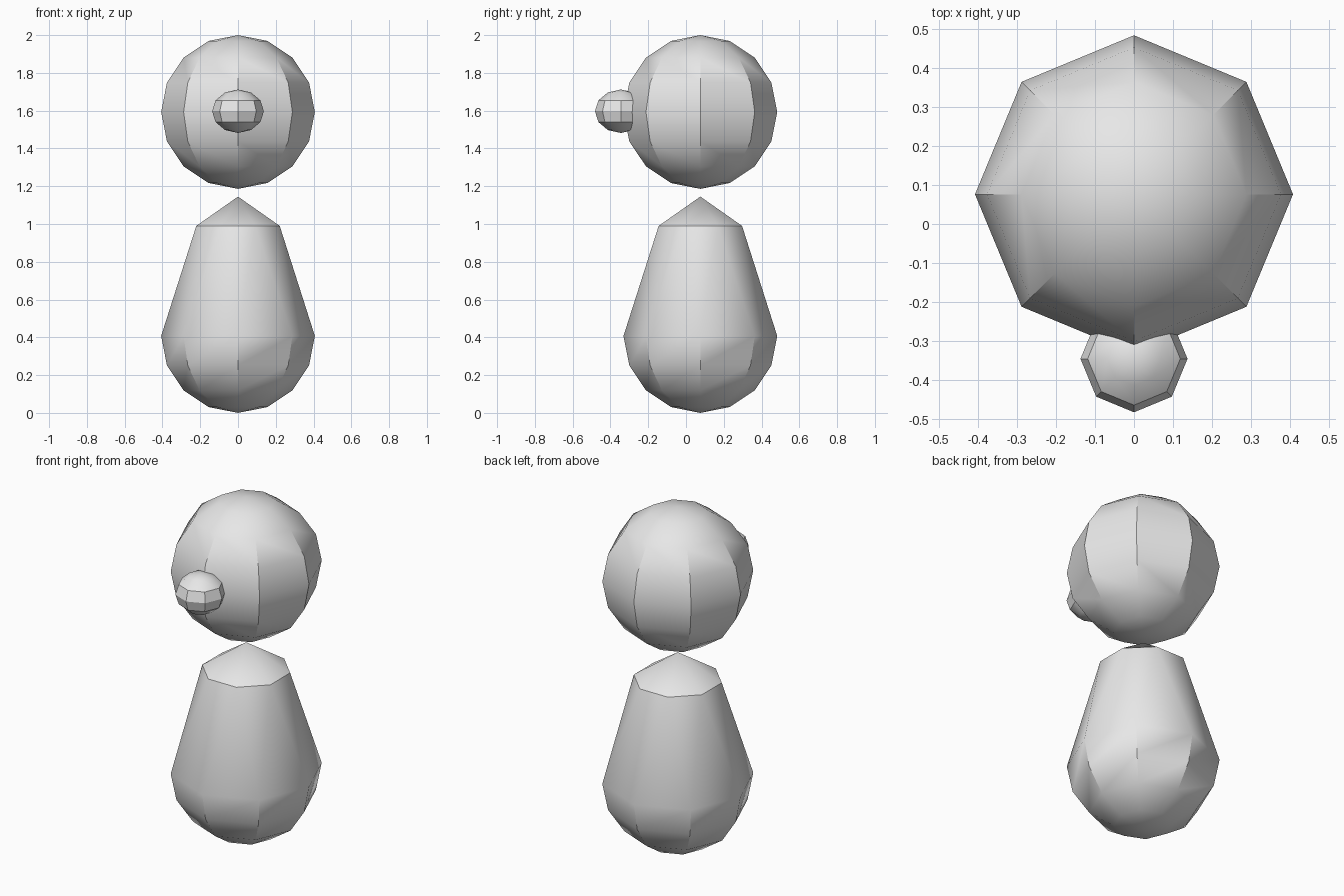
import bpy
import bmesh
import math

cube = bpy.data.objects.get("Cube")
if cube:
    bpy.data.objects.remove(cube, do_unlink=True)

grey = bpy.data.materials.new("light_grey")
grey.use_nodes = True
grey.diffuse_color = (0.8, 0.8, 0.8, 1)
grey.node_tree.nodes["Principled BSDF"].inputs["Base Color"].default_value = (0.8, 0.8, 0.8, 1)

SIDES = 8
RADIUS = 0.407
AXIS_Y = 0.076


def ring(bm, radius, z, turn=0.0):
    step = math.tau / SIDES
    return [bm.verts.new((radius * math.cos((i + turn) * step),
                          radius * math.sin((i + turn) * step), z))
            for i in range(SIDES)]


def fan(bm, loop, z):
    tip = bm.verts.new((0, 0, z))
    for i in range(SIDES):
        bm.faces.new((loop[i], loop[(i + 1) % SIDES], tip))


def finish(obj):
    obj.data.materials.append(grey)
    bpy.ops.object.select_all(action="DESELECT")
    obj.select_set(True)
    bpy.context.view_layer.objects.active = obj
    bpy.ops.object.shade_smooth_by_angle(angle=math.radians(30))


def ball(name, radius, rings, location, squash=1.0):
    bpy.ops.mesh.primitive_uv_sphere_add(segments=SIDES, ring_count=rings,
                                         radius=radius, location=location)
    obj = bpy.context.object
    obj.name = name
    for v in obj.data.vertices:
        v.co.z *= squash
    finish(obj)


# Head and nose
ball("head", RADIUS, 8, (0, AXIS_Y, 2 - RADIUS))
ball("nose", 0.137, 6, (0, -0.345, 1.597), squash=0.84)

# Body: rounded base, tapering sides twisted by half a step, pointed top
bm = bmesh.new()
loops = []
for k in range(1, 5):
    a = k * math.pi / 8
    loops.append(ring(bm, RADIUS * math.sin(a), RADIUS * (1 - math.cos(a))))
fan(bm, loops[0], 0)
for low, high in zip(loops, loops[1:]):
    for i in range(SIDES):
        j = (i + 1) % SIDES
        bm.faces.new((low[i], low[j], high[j], high[i]))

belly = loops[-1]
neck = ring(bm, 0.239, 0.99, turn=0.5)
for i in range(SIDES):
    j = (i + 1) % SIDES
    bm.faces.new((belly[i], belly[j], neck[i]))
    bm.faces.new((belly[j], neck[j], neck[i]))
fan(bm, neck, 1.145)
bmesh.ops.recalc_face_normals(bm, faces=bm.faces)

mesh = bpy.data.meshes.new("body")
bm.to_mesh(mesh)
bm.free()
body = bpy.data.objects.new("body", mesh)
body.location.y = AXIS_Y
bpy.context.collection.objects.link(body)
finish(body)
